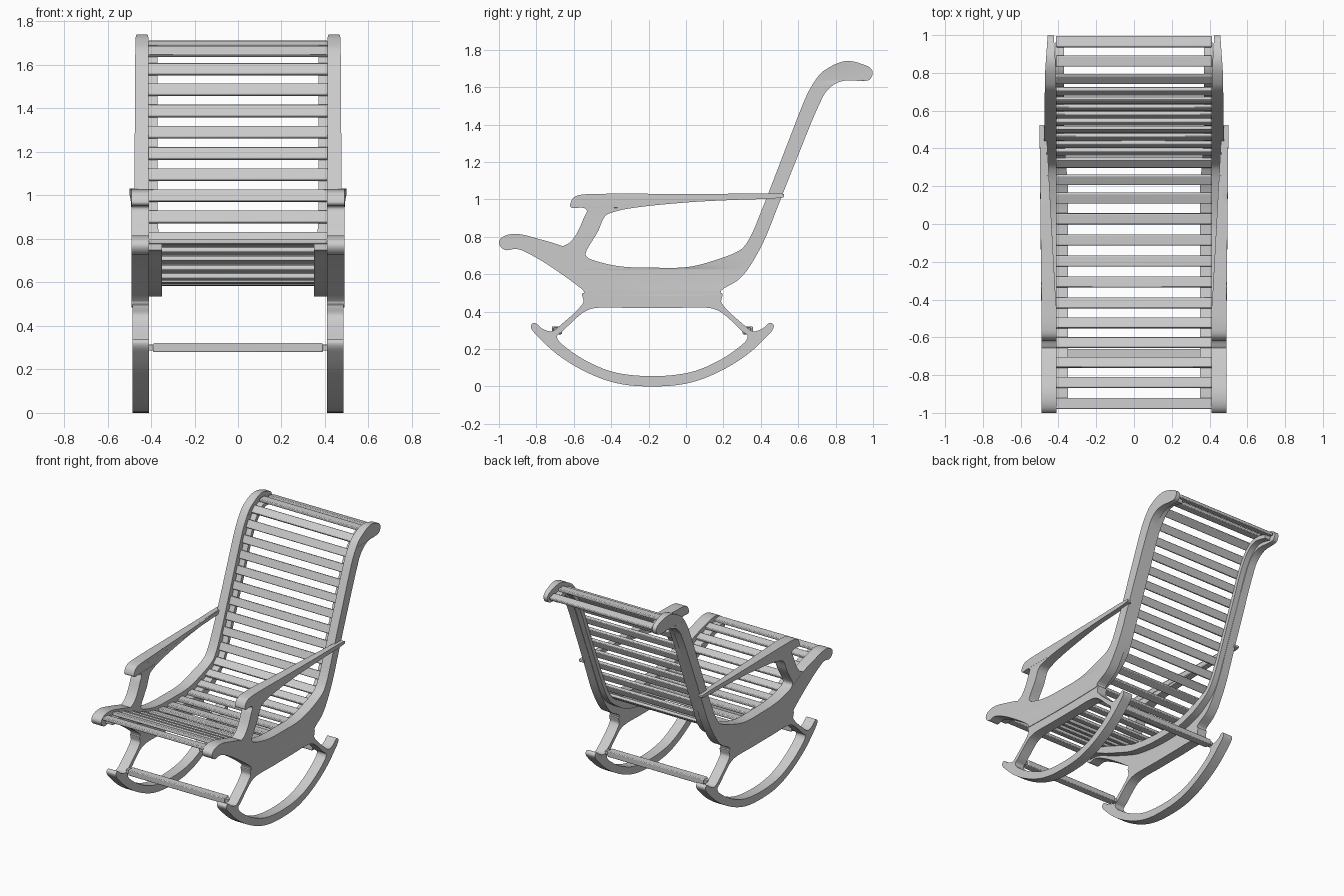
import bpy, bmesh, math
from mathutils import Vector

cube = bpy.data.objects.get("Cube")
if cube:
    bpy.data.objects.remove(cube, do_unlink=True)

grey = bpy.data.materials.new("grey_wood")
grey.use_nodes = True
grey.diffuse_color = (0.6, 0.6, 0.6, 1)
grey.node_tree.nodes["Principled BSDF"].inputs["Base Color"].default_value = grey.diffuse_color


def smooth_points(points, closed=True, steps=5):
    """Round a (y, z) point list into a smooth line without overshoot."""
    pts = [Vector(p) for p in points]
    n = len(pts)

    def tangent(i):
        if closed:
            return (pts[(i + 1) % n] - pts[i - 1]).normalized()
        return (pts[min(i + 1, n - 1)] - pts[max(i - 1, 0)]).normalized()

    result = []
    for i in range(n if closed else n - 1):
        a, b = pts[i], pts[(i + 1) % n]
        length = (b - a).length
        ta, tb = tangent(i) * length, tangent((i + 1) % n) * length
        for k in range(steps):
            t = k / steps
            t2, t3 = t * t, t * t * t
            result.append(a * (2 * t3 - 3 * t2 + 1) + ta * (t3 - 2 * t2 + t)
                          + b * (3 * t2 - 2 * t3) + tb * (t3 - t2))
    return result if closed else result + [pts[-1]]


def ramp(value, stops):
    """Piecewise linear lookup through (position, result) stops."""
    if value <= stops[0][0]:
        return stops[0][1]
    for (a, ra), (b, rb) in zip(stops, stops[1:]):
        if value <= b:
            return ra + (rb - ra) * (value - a) / (b - a)
    return stops[-1][1]


def finish(obj):
    obj.data.materials.clear()
    obj.data.materials.append(grey)
    bpy.ops.object.select_all(action='DESELECT')
    obj.select_set(True)
    bpy.context.view_layer.objects.active = obj
    bpy.ops.object.shade_smooth_by_angle(angle=math.radians(30))


def side_part(name, loops, inner, outer):
    """Fill side outlines, give them thickness across x and mirror them."""
    curve = bpy.data.curves.new(name, 'CURVE')
    curve.dimensions = '2D'
    curve.fill_mode = 'BOTH'
    curve.extrude = 0.5
    for loop in loops:
        spline = curve.splines.new('POLY')
        spline.points.add(len(loop) - 1)
        for point, co in zip(spline.points, loop):
            point.co = (co.x, co.y, 0, 1)
        spline.use_cyclic_u = True
    obj = bpy.data.objects.new(name, curve)
    bpy.context.collection.objects.link(obj)
    bpy.ops.object.select_all(action='DESELECT')
    obj.select_set(True)
    bpy.context.view_layer.objects.active = obj
    bpy.ops.object.convert(target='MESH')
    obj = bpy.context.view_layer.objects.active
    for v in obj.data.vertices:
        y, z, side = v.co
        v.co = (ramp(y, outer if side > 0 else inner), y, z)
    bm = bmesh.new()
    bm.from_mesh(obj.data)
    bmesh.ops.remove_doubles(bm, verts=bm.verts, dist=0.0002)
    bmesh.ops.recalc_face_normals(bm, faces=bm.faces)
    bm.to_mesh(obj.data)
    bm.free()
    finish(obj)
    mirror = obj.modifiers.new("Mirror", 'MIRROR')
    mirror.use_mirror_merge = False
    return obj


def bar(name, y, z, size, angle=0.0, bevel=0.005):
    bpy.ops.mesh.primitive_cube_add(size=1, location=(0, y, z))
    obj = bpy.context.object
    obj.name = name
    for v in obj.data.vertices:
        v.co *= Vector(size)
    obj.rotation_euler.x = angle
    finish(obj)
    mod = obj.modifiers.new("Bevel", 'BEVEL')
    mod.width = bevel
    mod.segments = 2
    return obj


# Side frames: front scroll, seat cheek and curled back post in one outline
frame = [(-1, .77), (-.97, .805), (-.9, .815), (-.81, .795), (-.66, .75), (-.51, .68),
         (-.36, .643), (-.17, .635), (.02, .64), (.2, .69), (.29, .73), (.33, .775),
         (.38, .88), (.555, 1.33), (.64, 1.545), (.69, 1.635), (.74, 1.69), (.855, 1.74),
         (.965, 1.715), (.995, 1.69), (.995, 1.66), (.97, 1.635), (.85, 1.635),
         (.785, 1.61), (.73, 1.545), (.585, 1.2), (.49, .96), (.42, .785), (.34, .64),
         (.28, .57), (.19, .515), (.18, .49), (-.54, .49), (-.55, .515), (-.73, .645),
         (-.86, .72), (-.91, .735), (-.97, .73)]
side_part("side_frame", [smooth_points(frame)],
          [(.4, .41), (.8, .412), (1, .425)],
          [(.15, .49), (.45, .476), (.8, .471), (1, .457)])

# Armrests with their front posts, leaning outside the back posts
arm = [(-.66, .74), (-.62, .77), (-.58, .825), (-.545, .905), (-.53, .94), (-.55, .955),
       (-.61, .955), (-.62, .97), (-.6, 1.01), (-.56, 1.025), (-.46, 1.03), (-.1, 1.03),
       (.2, 1.03), (.52, 1.03), (.52, 1.01), (.25, .997), (.02, .985), (-.28, .955),
       (-.41, .925), (-.44, .9), (-.47, .83), (-.53, .73), (-.535, .7), (-.5, .66),
       (-.6, .66)]
side_part("armrest", [smooth_points(arm)],
          [(-.45, .41), (.2, .458), (.5, .465)],
          [(-.55, .489), (-.4, .49), (.5, .5)])

# Rockers: half outlines reflected about their own middle
MIDDLE = -.18
rocker_outer = [(MIDDLE, 0), (-.36, .015), (-.52, .07), (-.68, .165), (-.8, .275),
                (-.83, .32), (-.81, .34), (-.77, .31), (-.72, .295), (-.68, .32),
                (-.55, .445), (-.55, .5)]
rocker_hole = [(MIDDLE, .055), (-.38, .075), (-.53, .135), (-.65, .215), (-.69, .265),
               (-.66, .295), (-.55, .395), (-.48, .42), (-.3, .42)]


def reflected(half):
    return half + [(2 * MIDDLE - y, z) for y, z in reversed(half[1:])]


side_part("rocker", [smooth_points(reflected(rocker_outer)),
                     smooth_points(reflected(rocker_hole))],
          [(0, .41)], [(0, .486)])

# Stretchers between the rockers, with thinner tenons at the ends
for label, y in (("front", -.69), ("back", 2 * MIDDLE + .69)):
    bar(label + "_stretcher", y, .3, (.78, .055, .042))
    bar(label + "_stretcher_tenon", y, .3, (.83, .035, .028), bevel=.003)

# Line followed by the slats from the seat front up to the top of the back
slat_line = smooth_points([(-.95, .787), (-.85, .78), (-.74, .745), (-.53, .662),
                           (-.42, .625), (-.2, .597), (.03, .602), (.14, .625),
                           (.225, .66), (.31, .705), (.36, .76), (.41, .87),
                           (.59, 1.32), (.675, 1.53), (.765, 1.66), (.855, 1.7),
                           (.965, 1.68)], closed=False)
lengths = [0.0]
for a, b in zip(slat_line, slat_line[1:]):
    lengths.append(lengths[-1] + (b - a).length)
total = lengths[-1]


def on_line(s):
    return Vector([ramp(s, [(l, p[axis]) for l, p in zip(lengths, slat_line)])
                   for axis in (0, 1)])


def direction(s):
    return (on_line(min(s + .01, total)) - on_line(max(s - .01, 0))).normalized()


# Slats: wider spacing on the seat than on the back
SEAT, BACK, SEAT_STEP = 11, 14, .112
stations = [i * SEAT_STEP for i in range(SEAT)]
back_step = (total - stations[-1]) / BACK
stations += [stations[-1] + back_step * (i + 1) for i in range(BACK)]
for i, s in enumerate(stations):
    p, d = on_line(s), direction(s)
    kind = "seat_slat" if i < SEAT else "back_slat"
    bar(f"{kind}_{i + 1}", p.x, p.y, (.826, .058, .022), math.atan2(d.y, d.x))

# Support rails under the slats, thicker below the seat
upper, lower = [], []
COUNT = 70
for i in range(COUNT + 1):
    s = total * i / COUNT
    p, d = on_line(s), direction(s)
    down = Vector((d.y, -d.x))
    thick = ramp(p.x, [(-.9, .028), (-.7, .05), (.2, .05), (.36, .026)])
    upper.append(p + down * .008)
    lower.append(p + down * (.011 + thick))
side_part("slat_rail", [upper + lower[::-1]], [(.2, .35), (.45, .37)], [(0, .415)])
